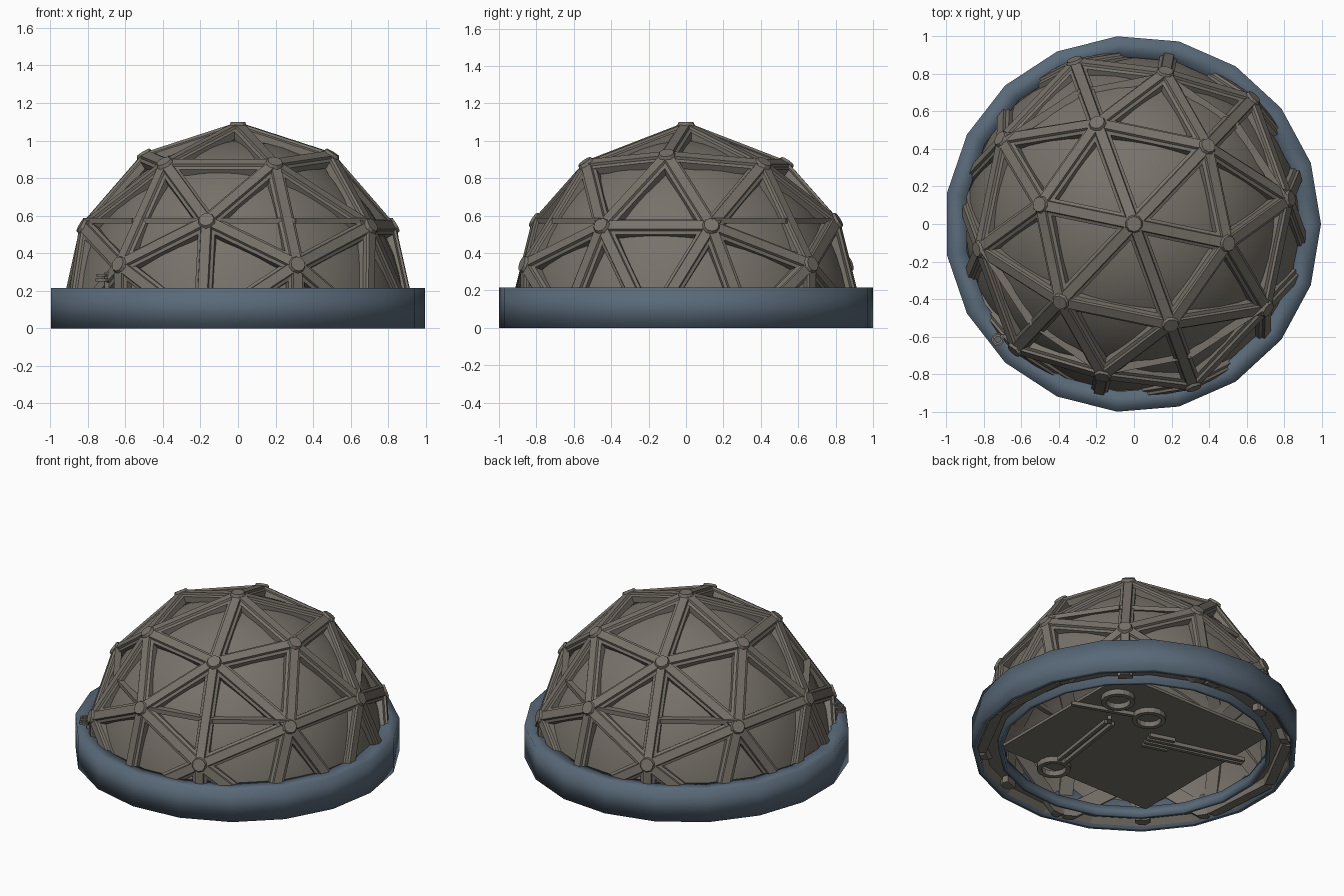
import bpy, bmesh, math
from mathutils import Vector, Matrix

if "Cube" in bpy.data.objects:
    bpy.data.objects.remove(bpy.data.objects["Cube"])

RXY, RZ, Z0 = 0.953, 1.065, 0.005          # frame radii and height of its centre


def material(name, rgb):
    m = bpy.data.materials.new(name)
    m.diffuse_color = (*rgb, 1)
    m.use_nodes = True
    m.node_tree.nodes["Principled BSDF"].inputs["Base Color"].default_value = m.diffuse_color
    return m


BROWN = material("weathered_brown", (0.185, 0.167, 0.142))
BLUE = material("slate_blue", (0.1, 0.142, 0.19))


def finish(bm, name, mat, smooth=None):
    bmesh.ops.recalc_face_normals(bm, faces=bm.faces)
    me = bpy.data.meshes.new(name)
    bm.to_mesh(me)
    bm.free()
    ob = bpy.data.objects.new(name, me)
    bpy.context.collection.objects.link(ob)
    me.materials.append(mat)
    if smooth:
        bpy.ops.object.select_all(action='DESELECT')
        bpy.context.view_layer.objects.active = ob
        ob.select_set(True)
        bpy.ops.object.shade_smooth_by_angle(angle=math.radians(smooth))
    return ob


def lathe(bm, profile, n, centre=(0, 0, 0)):
    """Revolve a closed (radius, z) profile into a ring."""
    c = Vector(centre)
    rings = [[bm.verts.new(c + Vector((r * math.cos(2 * math.pi * i / n),
                                       r * math.sin(2 * math.pi * i / n), z)))
              for r, z in profile] for i in range(n)]
    k = len(profile)
    for i in range(n):
        a, b = rings[i], rings[(i + 1) % n]
        for j in range(k):
            bm.faces.new((a[j], b[j], b[(j + 1) % k], a[(j + 1) % k]))


def beam(bm, p, q, up, profile):
    """Extrude a (side, up) profile from p to q."""
    d = (q - p).normalized()
    side = d.cross(up).normalized()
    up = side.cross(d)
    ends = [[bm.verts.new(e + side * s + up * u) for s, u in profile] for e in (p, q)]
    k = len(profile)
    for j in range(k):
        bm.faces.new((ends[0][j], ends[0][(j + 1) % k], ends[1][(j + 1) % k], ends[1][j]))
    bm.faces.new(ends[0])
    bm.faces.new(ends[1])


def trim(bm, z):
    """Cut away everything below height z."""
    bmesh.ops.bisect_plane(bm, geom=bm.verts[:] + bm.edges[:] + bm.faces[:],
                           plane_co=(0, 0, z), plane_no=(0, 0, 1), clear_inner=True)


# Geodesic nodes: icosahedron corners plus the midpoints of its edges
phi = (1 + 5 ** 0.5) / 2
corners = []
for s in (-1, 1):
    for t in (-1, 1):
        corners += [Vector((s, 0, t * phi)), Vector((0, s * phi, t)), Vector((s * phi, t, 0))]
corners = [c.normalized() for c in corners]
mids = [(a + b).normalized() for i, a in enumerate(corners) for b in corners[:i]
        if (a - b).length < 1.1]
spin = Matrix.Rotation(math.radians(-11.7), 3, 'Z')
unit = [spin @ v for v in corners + mids]


def place(v):
    return Vector((v.x * RXY, v.y * RXY, v.z * RZ + Z0))


# Struts between neighbouring nodes, trimmed at the ground
section = [(-0.046, -0.035), (0.046, -0.035), (0.046, 0.004), (0.03, 0.012), (0.026, 0.026),
           (-0.026, 0.026), (-0.03, 0.012), (-0.046, 0.004)]
bm = bmesh.new()
for i, a in enumerate(unit):
    for b in unit[:i]:
        if (a - b).length < 0.65 and max(a.z, b.z) > -0.05:
            p, q = place(a), place(b)
            gap = (q - p).normalized() * 0.015
            beam(bm, p + gap, q - gap, (a + b).normalized(), section)
trim(bm, 0.005)
bmesh.ops.holes_fill(bm, edges=[e for e in bm.edges if e.is_boundary])
finish(bm, "frame_struts", BROWN)

# Low hub caps over the nodes
bm = bmesh.new()
for v in unit:
    if v.z > 0.1:
        turn = v.to_track_quat('Z', 'Y').to_matrix().to_4x4()
        bmesh.ops.create_cone(bm, cap_ends=True, segments=10, radius1=0.066, radius2=0.04,
                              depth=0.06, matrix=Matrix.Translation(place(v)) @ turn)
finish(bm, "hub_caps", BROWN)

# Thin level ties across the four wide gaps
tie = [(-0.015, -0.03), (0.015, -0.03), (0.015, 0.012), (-0.015, 0.012)]
level = [v for v in unit if 0.45 < v.z < 0.6]
bm = bmesh.new()
for i, a in enumerate(level):
    for b in level[:i]:
        if 0.9 < (a - b).length < 1.05:
            p, q = place(a), place(b)
            m = p + q
            m = Vector((m.x, m.y, 0)).normalized() * 0.765
            m.z = 0.573
            for e in (p, q):
                e.z = 0.573
                beam(bm, e, m, Vector((m.x, m.y, 0)), tie)
finish(bm, "level_ties", BROWN)

# Smooth shell inside the frame, open at the bottom
bm = bmesh.new()
bmesh.ops.create_uvsphere(bm, u_segments=48, v_segments=32, radius=1,
                          matrix=Matrix.Translation((0, 0, Z0))
                          @ Matrix.Diagonal((0.9, 0.9, 0.998, 1)))
trim(bm, 0.075)
finish(bm, "inner_shell", BROWN, 60)

# Base ring with a channel on its underside
bm = bmesh.new()
lathe(bm, [(1.0034, 0), (1.0034, 0.215), (0.895, 0.215), (0.895, 0.11), (0.845, 0.07),
           (0.82, 0.07), (0.82, 0), (0.845, 0), (0.845, 0.06), (0.895, 0.1),
           (0.97, 0.1), (0.97, 0)], 19, (-0.007, 0, 0))
finish(bm, "base_ring", BLUE, 95)

# Brown lining in the channel
bm = bmesh.new()
lathe(bm, [(0.968, 0.015), (0.935, 0.05), (0.848, 0.05), (0.848, 0.058), (0.895, 0.096),
           (0.968, 0.096)], 19, (-0.007, 0, 0))
finish(bm, "channel_lining", BROWN)

# Square floor plate
bm = bmesh.new()
bmesh.ops.create_cube(bm, size=1, matrix=Matrix.Translation((0, 0, 0.065))
                      @ Matrix.Diagonal((1.17, 1.17, 0.02, 1)))
finish(bm, "floor_plate", BROWN)

# Tools hanging under the floor: rings, paired rods and a fork
UP = Vector((0, 0, 1))
bar = [(-0.012, -0.012), (0.012, -0.012), (0.012, 0.012), (-0.012, 0.012)]
bm = bmesh.new()
for x, y in ((0.43, 0.36), (0.14, 0.31), (0.2, -0.53)):
    lathe(bm, [(0.075, 0.02), (0.105, 0.02), (0.105, 0.055), (0.075, 0.055)], 16, (x, y, 0))


def rods(x0, y0, x1, y1, offsets):
    p, q = Vector((x0, y0, 0.04)), Vector((x1, y1, 0.04))
    side = (q - p).cross(UP).normalized()
    for o in offsets:
        beam(bm, p + side * o, q + side * o, UP, bar)


rods(0.21, -0.44, 0.29, 0.11, (-0.025, 0.025))
rods(0.29, 0.11, 0.33, 0.16, (0,))
rods(0.62, 0.14, 0.24, 0.28, (0,))
rods(-0.18, 0.14, -0.65, 0.27, (-0.02, 0.02))
rods(-0.02, 0.09, -0.18, 0.14, (-0.06, -0.02, 0.02, 0.06))
finish(bm, "floor_tools", BROWN)

# Small coiled hook beside the front left strut
bm = bmesh.new()
for z, r in ((0.25, 0.035), (0.275, 0.028)):
    lathe(bm, [(r - 0.012, z), (r, z), (r, z + 0.014), (r - 0.012, z + 0.014)], 12,
          (-0.725, -0.615, 0))
beam(bm, Vector((-0.7, -0.6, 0.2)), Vector((-0.7, -0.6, 0.3)), Vector((-1, 0, 0)), bar)
finish(bm, "coiled_hook", BROWN)
